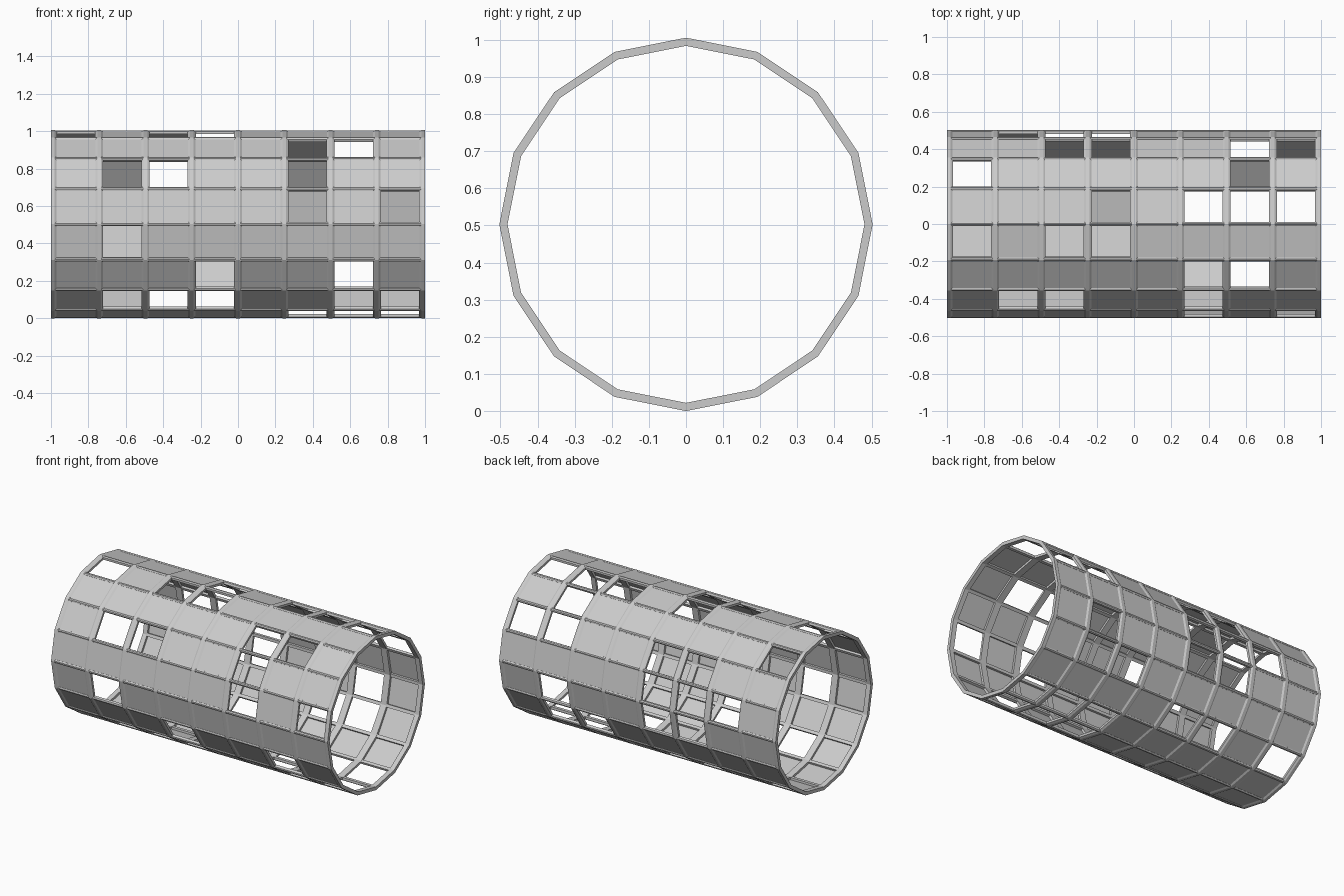
import bpy, bmesh, math

if "Cube" in bpy.data.objects:
    bpy.data.objects.remove(bpy.data.objects["Cube"])

SIDES, COLS = 16, 8
CZ = 0.503            # axis height
R_OUT, R_PANEL, R_IN = 0.503, 0.497, 0.481
X_END = 0.99
STEP = 2 * X_END / COLS

# Open cells: side index (from +y, turning towards +z) -> columns along x
OPEN = {
    0: (1, 2, 3), 1: (2, 3, 6, 7), 2: (0, 6), 3: (3, 5, 6, 7),
    4: (0, 2, 3), 5: (5, 6), 6: (1, 2, 5), 7: (5, 7),
    8: (1,), 9: (3, 6), 10: (1, 2, 3, 6, 7), 11: (5, 6, 7),
    12: (5, 6, 7), 13: (0, 2, 3), 14: (5, 6), 15: (2, 3, 6),
}


def point(x, r, k, shift=0.0):
    """Point on the tube at corner k, moved sideways by shift."""
    a = 2 * math.pi * k / SIDES
    c, s = math.cos(a), math.sin(a)
    return (x, r * c - shift * s, CZ + r * s + shift * c)


def finish(bm, name):
    bmesh.ops.recalc_face_normals(bm, faces=bm.faces)
    mesh = bpy.data.meshes.new(name)
    bm.to_mesh(mesh)
    bm.free()
    bpy.context.collection.objects.link(bpy.data.objects.new(name, mesh))


# Hoops: ribbed profile swept around the sixteen corners
for i in range(COLS + 1):
    x = -X_END + i * STEP
    left = max(x - 0.022, -1.0)
    right = min(x + 0.022, 1.0)
    profile = [(left, R_IN), (left, R_PANEL - 0.001), (x - 0.01, R_OUT),
               (x + 0.01, R_OUT), (right, R_PANEL - 0.001), (right, R_IN)]
    bm = bmesh.new()
    rings = [[bm.verts.new(point(px, pr, k)) for px, pr in profile]
             for k in range(SIDES)]
    n = len(profile)
    for k in range(SIDES):
        a, b = rings[k], rings[(k + 1) % SIDES]
        for j in range(n):
            bm.faces.new((a[j], a[(j + 1) % n], b[(j + 1) % n], b[j]))
    finish(bm, f"hoop_{i}")

# Long rails: one bar along each corner
bm = bmesh.new()
for k in range(SIDES):
    section = [(R_IN, -0.01), (R_PANEL - 0.001, -0.011), (R_OUT - 0.001, -0.004),
               (R_OUT - 0.001, 0.004), (R_PANEL - 0.001, 0.011), (R_IN, 0.01)]
    a = [bm.verts.new(point(-X_END, r, k, t)) for r, t in section]
    b = [bm.verts.new(point(X_END, r, k, t)) for r, t in section]
    n = len(section)
    for j in range(n):
        bm.faces.new((a[j], a[(j + 1) % n], b[(j + 1) % n], b[j]))
    bm.faces.new(a)
    bm.faces.new(b)
finish(bm, "long_rails")

# Panels: flat sheets filling every cell that is not open
bm = bmesh.new()
for k in range(SIDES):
    for c in range(COLS):
        if c in OPEN[k]:
            continue
        x0 = -X_END + c * STEP
        x1 = x0 + STEP
        bm.faces.new([bm.verts.new(p) for p in (
            point(x0, R_PANEL, k), point(x1, R_PANEL, k),
            point(x1, R_PANEL, k + 1), point(x0, R_PANEL, k + 1))])
bmesh.ops.remove_doubles(bm, verts=bm.verts, dist=0.0001)
finish(bm, "wall_panels")
